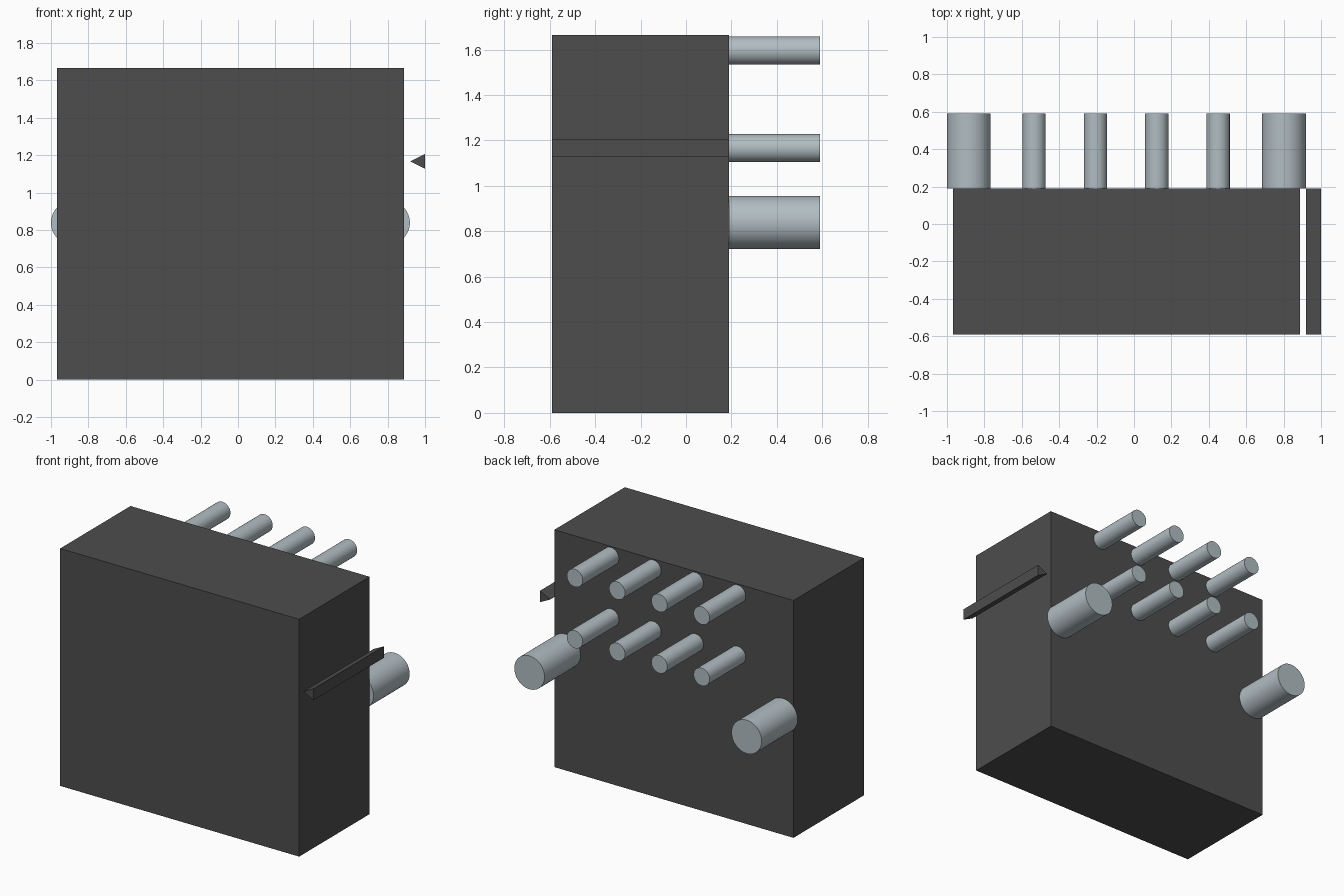
import bpy, bmesh, math
from mathutils import Matrix

old = bpy.data.objects.get("Cube")
if old:
    bpy.data.objects.remove(old, do_unlink=True)


def material(name, rgb):
    m = bpy.data.materials.new(name)
    m.use_nodes = True
    m.diffuse_color = (*rgb, 1)
    m.node_tree.nodes["Principled BSDF"].inputs["Base Color"].default_value = (*rgb, 1)
    return m


DARK = material("dark grey", (0.075, 0.075, 0.075))
METAL = material("pale steel", (0.44, 0.51, 0.54))
FRONT, BACK, PIN_END = -0.59, 0.19, 0.59


def finish(name, bm, mat):
    bmesh.ops.recalc_face_normals(bm, faces=bm.faces)
    mesh = bpy.data.meshes.new(name)
    bm.to_mesh(mesh)
    bm.free()
    mesh.materials.append(mat)
    obj = bpy.data.objects.new(name, mesh)
    bpy.context.collection.objects.link(obj)
    return obj


def extrude_profile(name, points, mat):
    """Extrude an x-z outline from the front to the back of the body."""
    bm = bmesh.new()
    face = bm.faces.new([bm.verts.new((x, FRONT, z)) for x, z in points])
    out = bmesh.ops.extrude_face_region(bm, geom=[face])["geom"]
    bmesh.ops.translate(bm, vec=(0, BACK - FRONT, 0),
                        verts=[v for v in out if isinstance(v, bmesh.types.BMVert)])
    return finish(name, bm, mat)


def pin(name, x, z, radius):
    """Round pin standing out of the back face."""
    bm = bmesh.new()
    bmesh.ops.create_cone(bm, cap_ends=True, segments=48, radius1=radius,
                          radius2=radius, depth=PIN_END - BACK,
                          matrix=Matrix.Translation((x, (BACK + PIN_END) / 2, z))
                          @ Matrix.Rotation(math.pi / 2, 4, 'X'))
    for f in bm.faces:
        f.smooth = len(f.verts) == 4
    for e in bm.edges:
        e.smooth = all(len(f.verts) == 4 for f in e.link_faces)
    return finish(name, bm, METAL)


# Body block and the detached triangular bar beside it
extrude_profile("body", [(-0.967, 0), (0.888, 0), (0.888, 1.665), (-0.967, 1.665)], DARK)
extrude_profile("side_bar", [(0.92, 1.167), (1.0, 1.127), (1.0, 1.207)], DARK)

# Two rows of four small pins
for row, z in (("upper", 1.596), ("lower", 1.166)):
    for i in range(4):
        pin(f"{row}_pin_{i + 1}", -0.534 + i * 0.328, z, 0.062)

# Large pins at both sides
pin("large_pin_right", -0.883, 0.839, 0.117)
pin("large_pin_left", 0.802, 0.839, 0.117)
